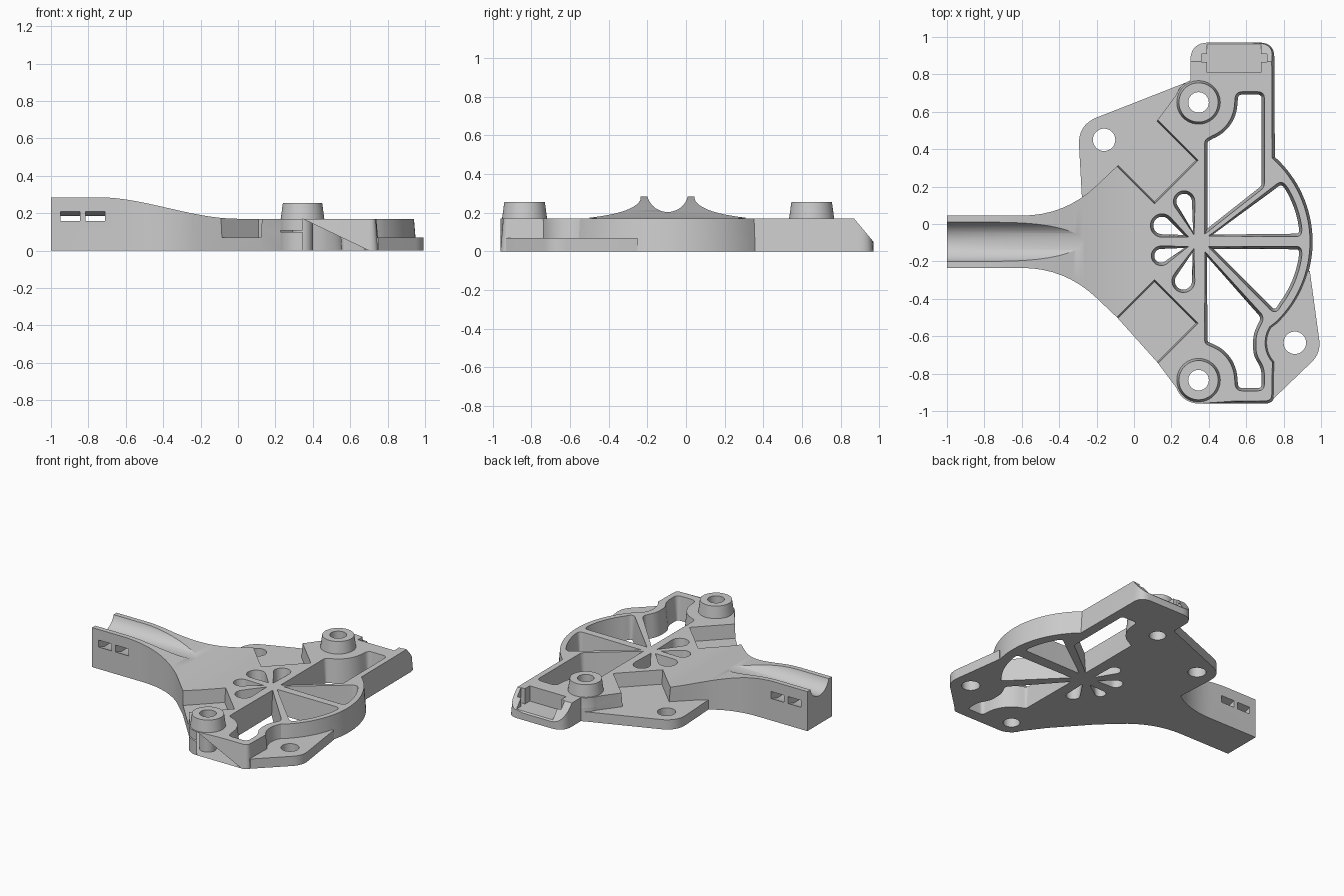
import bpy, bmesh
from math import sin, cos, radians, acos, atan2, hypot, degrees
from mathutils import Vector

cube = bpy.data.objects.get("Cube")
if cube:
    bpy.data.objects.remove(cube)

grey = bpy.data.materials.new("light grey plastic")
grey.use_nodes = True
grey.diffuse_color = (0.6, 0.6, 0.6, 1)
grey.node_tree.nodes["Principled BSDF"].inputs["Base Color"].default_value = (0.6, 0.6, 0.6, 1)

AXIS = -0.095          # y of the symmetry line through arm and hub
HUB = (0.345, AXIS)
BOSSES = [(0.345, 0.65), (0.345, -0.835)]


def arc(c, r, a0, a1, n=12):
    """Points on an arc, angles in degrees."""
    angles = [radians(a0 + (a1 - a0) * i / n) for i in range(n + 1)]
    return [(c[0] + r * cos(a), c[1] + r * sin(a)) for a in angles]


def rounded(pts, n=8):
    """Round every corner given as (x, y, tangent length)."""
    out = []
    for i, p in enumerate(pts):
        v = Vector(p[:2])
        if len(p) < 3:
            out.append(tuple(v))
            continue
        a = v + (Vector(pts[i - 1][:2]) - v).normalized() * p[2]
        b = v + (Vector(pts[(i + 1) % len(pts)][:2]) - v).normalized() * p[2]
        for k in range(n + 1):
            t = k / n
            out.append(tuple(a * (1 - t) ** 2 + v * 2 * t * (1 - t) + b * t * t))
    return out


def offset(pts, d):
    """Move a counter-clockwise outline outwards by d."""
    out = []
    for i, p in enumerate(pts):
        p = Vector(p)
        e0 = (p - Vector(pts[i - 1])).normalized()
        e1 = (Vector(pts[(i + 1) % len(pts)]) - p).normalized()
        n0, n1 = Vector((e0.y, -e0.x)), Vector((e1.y, -e1.x))
        out.append(tuple(p + (n0 + n1) * d / max(1 + n0.dot(n1), 0.4)))
    return out


def loft(name, lower, upper):
    """Solid between two matching 3D outlines."""
    bm = bmesh.new()
    a = [bm.verts.new(p) for p in lower]
    b = [bm.verts.new(p) for p in upper]
    bm.faces.new(a[::-1])
    bm.faces.new(b)
    for i in range(len(a)):
        bm.faces.new((a[i - 1], a[i], b[i], b[i - 1]))
    bmesh.ops.recalc_face_normals(bm, faces=bm.faces)
    mesh = bpy.data.meshes.new(name)
    bm.to_mesh(mesh)
    bm.free()
    mesh.materials.append(grey)
    ob = bpy.data.objects.new(name, mesh)
    bpy.context.collection.objects.link(ob)
    return ob


def prism(name, pts, z0, z1, d0=0, d1=0):
    """Upright prism; d0 and d1 offset its lower and upper outline."""
    if sum(p[0] * q[1] - q[0] * p[1] for p, q in zip(pts, pts[1:] + pts[:1])) < 0:
        pts = pts[::-1]
    return loft(name, [(*p, z0) for p in offset(pts, d0)], [(*p, z1) for p in offset(pts, d1)])


def box(name, x0, x1, y0, y1, z0, z1):
    return prism(name, [(x0, y0), (x1, y0), (x1, y1), (x0, y1)], z0, z1)


def combine(target, tool, op):
    mod = target.modifiers.new("bool", "BOOLEAN")
    mod.operation, mod.solver, mod.object = op, "EXACT", tool
    bpy.context.view_layer.objects.active = target
    bpy.ops.object.modifier_apply(modifier=mod.name)
    bpy.data.objects.remove(tool)


def flip(pts):
    return [(x, 2 * AXIS - y) for x, y in pts]


# Main body: arm, flare, boss corners, end block and curved rim
outline = rounded(
    [(-1, -0.235), (-0.37, -0.235, 0.23), (-0.09, -0.5), (0.125, -0.74)]
    + arc(BOSSES[1], 0.125, 200, 270) + [(0.75, -0.96, 0.05)]
    + arc((0.86, -0.635), 0.145, 223, 148, 8) + arc(HUB, 0.61, -46, 48, 32)
    + [(0.75, 0.97, 0.08), (0.3, 0.97, 0.1)]
    + arc(BOSSES[0], 0.125, 110, 160)
    + [(0.125, 0.555), (-0.09, 0.31), (-0.37, 0.045, 0.23), (-1, 0.045)])
tapered = [q if p[0] > 0.5 else p for p, q in zip(outline, offset(outline, -0.025))]
body = loft("bracket_body", [(*p, 0) for p in outline], [(*p, 0.3) for p in tapered])

# Sweeping top surface, high over the arm and low over the head
steps = [i / 28 for i in range(29)]
sweep = [(-1.1, 0.285)] + [(-0.75 + 0.75 * t, 0.285 - 0.115 * t * t * (3 - 2 * t)) for t in steps]
sweep += [(1.2, 0.17), (1.2, 0.5), (-1.1, 0.5)]
combine(body, loft("top_cutter", [(x, -1.2, z) for x, z in sweep],
                   [(x, 1.2, z) for x, z in sweep]), "DIFFERENCE")

# Thin mounting flanges
flanges = [
    [(-0.275, 0.08), (0.2, 0.08), (0.3, 0.5), (0.3, 0.765), (-0.3, 0.53, 0.11)],
    [(0.75, -0.35), (0.94, -0.25), (1.0, -0.69, 0.07), (0.75, -0.93), (0.6, -0.9)],
]
for pts in flanges:
    combine(body, prism("flange", rounded(pts), 0, 0.07), "UNION")

# Raised bosses
for c in BOSSES:
    combine(body, prism("boss", arc(c, 0.124, 0, 352.5, 47), 0.1, 0.255, 0.002, -0.019), "UNION")

# Square notches on both sides of the arm root
notch = [(-0.19, 0.41), (0.11, 0.11), (0.34, 0.34), (0.025, 0.655)]
for pts in (notch, flip(notch)):
    combine(body, prism("notch_cutter", pts, 0.07, 0.3, -0.006, 0.012), "DIFFERENCE")

# Cable channel along the arm
ring = arc((AXIS, 0.312), 0.108, 0, 352.5, 47)
combine(body, loft("channel_cutter", [(-1.1, *p) for p in ring], [(0.0, *p) for p in ring]), "DIFFERENCE")

# Tie slots dipping under the channel
half = [(0.16, 0.215), (0.07, 0.185), (-0.07, 0.185), (-0.16, 0.215),
        (-0.16, 0.165), (-0.07, 0.135), (0.07, 0.135), (0.16, 0.165)]
for x in (-0.95, -0.815):
    combine(body, loft("slot_cutter", [(x, AXIS + y, z) for y, z in half],
                       [(x + 0.105, AXIS + y, z) for y, z in half]), "DIFFERENCE")


def teardrop(tip, c, r):
    dx, dy = tip[0] - c[0], tip[1] - c[1]
    a, spread = degrees(atan2(dy, dx)), degrees(acos(r / hypot(dx, dy)))
    return [tip] + arc(c, r, a + spread, a + 360 - spread, 20)


# Windows between the spokes
windows = [
    rounded([(0.385, -0.04), (0.385, 0.445, 0.015)] + arc(BOSSES[0], 0.2, -68, -4)
            + [(0.55, 0.7, 0.03), (0.69, 0.7, 0.03), (0.69, 0.2, 0.02)]),
    rounded([(0.385, -0.16), (0.385, -0.635, 0.015)] + arc(BOSSES[1], 0.2, 68, 4)
            + [(0.55, -0.885, 0.03), (0.69, -0.885, 0.03), (0.69, -0.77, 0.04), (0.645, -0.7, 0.04),
               (0.645, -0.59, 0.04), (0.69, -0.5, 0.03)]),
    rounded([(0.41, -0.06), (0.89, -0.06, 0.025)] + arc(HUB, 0.55, 8, 31)
            + [(0.79, 0.225, 0.03)]),
    rounded([(0.41, -0.127), (0.89, -0.127, 0.025)] + arc(HUB, 0.55, -8, -37)
            + [(0.755, -0.475, 0.035)]),
    teardrop((0.318, -0.05), (0.268, 0.12), 0.05),
    teardrop((0.28, -0.065), (0.15, -0.008), 0.055),
    teardrop((0.28, -0.125), (0.145, -0.17), 0.045),
    teardrop((0.318, -0.14), (0.264, -0.305), 0.054),
]
for pts in windows:
    combine(body, prism("window_cutter", pts, -0.02, 0.2, -0.01, 0.01), "DIFFERENCE")

# Screw holes
for c, r in [(BOSSES[0], 0.055), (BOSSES[1], 0.055), ((-0.16, 0.45), 0.06), ((0.86, -0.635), 0.06)]:
    combine(body, prism("hole_cutter", arc(c, r, 0, 348.75, 31), -0.1, 0.4), "DIFFERENCE")

# End block: sloped end and stepped open recess
slope = [(0.87, 0.17), (0.87, 0.3), (1.05, 0.3), (1.05, -0.046)]
combine(body, loft("slope_cutter", [(0.2, *p) for p in slope], [(0.9, *p) for p in slope]), "DIFFERENCE")
combine(body, box("recess_cutter", 0.39, 0.68, 0.81, 1.1, 0.06, 0.3), "DIFFERENCE")
combine(body, box("step_cutter", 0.36, 0.71, 0.865, 0.91, 0.06, 0.3), "DIFFERENCE")

# Smooth curves, crisp edges
bpy.ops.object.select_all(action="DESELECT")
body.select_set(True)
bpy.context.view_layer.objects.active = body
bpy.ops.object.shade_smooth_by_angle(angle=radians(25))
